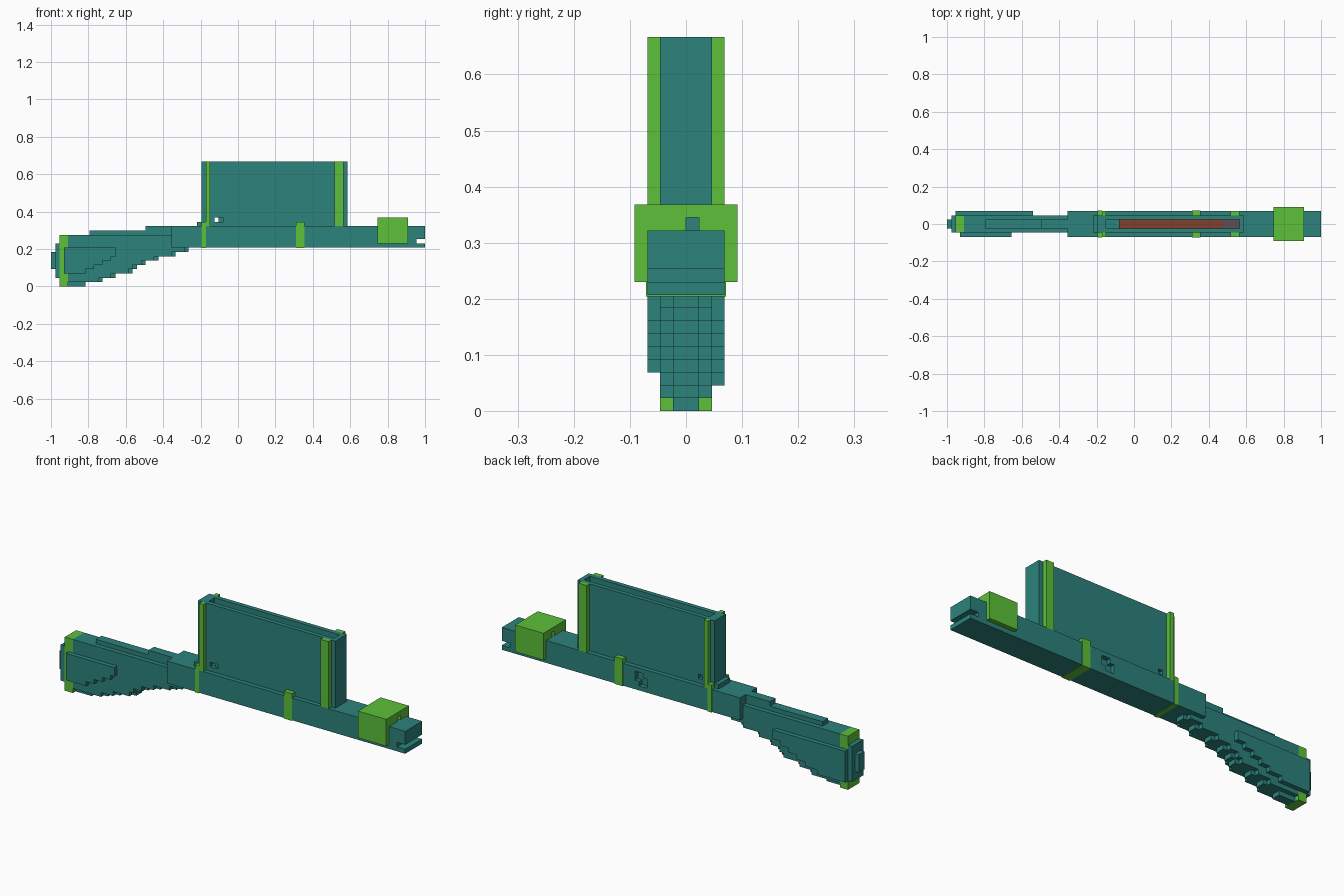
import bpy, bmesh

if "Cube" in bpy.data.objects:
    bpy.data.objects.remove(bpy.data.objects["Cube"], do_unlink=True)

U = 2 / 87          # one grid block
MID = 43.5          # block count from the butt to the centre


def material(name, rgb):
    m = bpy.data.materials.new(name)
    m.use_nodes = True
    m.diffuse_color = (*rgb, 1)
    m.node_tree.nodes["Principled BSDF"].inputs["Base Color"].default_value = (*rgb, 1)
    return m


TEAL = material("teal", (0.025, 0.223, 0.202))
GREEN = material("bright_green", (0.109, 0.527, 0.042))
BROWN = material("red_brown", (0.205, 0.053, 0.026))
GREY = material("plum_grey", (0.114, 0.076, 0.091))


def extrude(name, outline, y0, y1, mat):
    """Extrude an outline given in (x, z) blocks between two y values."""
    bm = bmesh.new()
    face = bm.faces.new([bm.verts.new(((x - MID) * U, y0 * U, z * U)) for x, z in outline])
    ext = bmesh.ops.extrude_face_region(bm, geom=[face])
    verts = [v for v in ext["geom"] if isinstance(v, bmesh.types.BMVert)]
    bmesh.ops.translate(bm, verts=verts, vec=(0, (y1 - y0) * U, 0))
    bmesh.ops.recalc_face_normals(bm, faces=bm.faces)
    me = bpy.data.meshes.new(name)
    bm.to_mesh(me)
    bm.free()
    me.materials.append(mat)
    ob = bpy.data.objects.new(name, me)
    bpy.context.collection.objects.link(ob)
    return ob


def box(name, x0, x1, y0, y1, z0, z1, mat=TEAL):
    return extrude(name, [(x0, z0), (x1, z0), (x1, z1), (x0, z1)], y0, y1, mat)


def stairs(name, left, bottom, top, ends, y0, y1):
    """Stepped slab: each layer of one block reaches its own right end."""
    outline = [(left, top), (left, bottom)]
    for i, x in enumerate(ends):
        outline += [(x, bottom + i), (x, bottom + i + 1)]
    outline[-1] = (ends[-1], top)
    return extrude(name, outline, y0, y1, TEAL)


def cut(ob, *size):
    """Cut a box out of an object and discard the cutter."""
    cutter = box("cutter", *size)
    cutter.hide_render = True
    mod = ob.modifiers.new("cut", "BOOLEAN")
    mod.object, mod.operation, mod.solver = cutter, "DIFFERENCE", "EXACT"
    deps = bpy.context.evaluated_depsgraph_get()
    me = bpy.data.meshes.new_from_object(ob.evaluated_get(deps))
    ob.modifiers.clear()
    ob.data = me
    bpy.data.objects.remove(cutter, do_unlink=True)


# Long body with muzzle slot and side recess
body = box("body", 28, 87, -3, 3, 9, 14)
cut(body, 85, 88, -4, 4, 10, 11)
cut(body, 52, 54, 2, 4, 11, 13)
cut(body, 51, 53, 2, 4, 10, 12)
box("rear_step", 34, 35, -2, 2, 14, 15)

# Stock: stepped core, flanks, top ridge and side plates
steps = [8, 12, 15, 19, 20, 22, 25, 29, 32]
stairs("stock_core", 4, 0, 12, steps, -1, 1)
for side, y in (("right", -2), ("left", 1)):
    stairs("stock_flank_" + side, 4, 1, 12, [x - 1 for x in steps[1:]], y, y + 1)
extrude("stock_ridge", [(9, 12), (28, 12), (28, 14), (22, 14), (22, 13), (9, 13)], -1, 1, TEAL)
stairs("stock_plate_right", 3, 3, 9, [8, 10, 12, 14, 15], -3, -2)
stairs("stock_plate_left", 2, 2, 9, [9, 12, 14, 16, 18, 20], 2, 3)

# Butt
box("butt_band", 2, 4, -2, 2, 0, 12, GREEN)
box("butt_plate", 1, 2, -2, 2, 2, 10)
box("butt_pad", 0, 1, -1, 1, 4, 8)

# Tall hollow magazine with a small through hole
magazine = box("magazine", 35, 69, -2, 2, 14, 29)
cut(magazine, 37, 68, -1, 1, 14.5, 30)
cut(magazine, 38, 39, -3, 3, 15, 16)
cut(magazine, 39, 40, -3, -1.5, 15, 16)
box("magazine_filling", 40, 64, -1, 1, 14.5, 17, BROWN)
box("magazine_filling_end", 64, 68, -1, 1, 14.5, 17, GREY)

# Green posts on both sides of the magazine
for side, y in (("right", -3), ("left", 2)):
    box("rear_post_" + side, 36, 37, y, y + 1, 14, 29, GREEN)
    box("front_post_" + side, 66, 68, y, y + 1, 14, 29, GREEN)

# Green bands around the body
for name, x0, x1 in (("rear_band", 35, 36), ("middle_band", 57, 59)):
    box(name, x0, x1, -3.1, 3.1, 8.9, 15, GREEN)

# Front sight block with a peep hole along its length
sight = box("front_sight", 76, 83, -4, 4, 10, 16, GREEN)
cut(sight, 75, 84, 0, 1, 14, 15)
